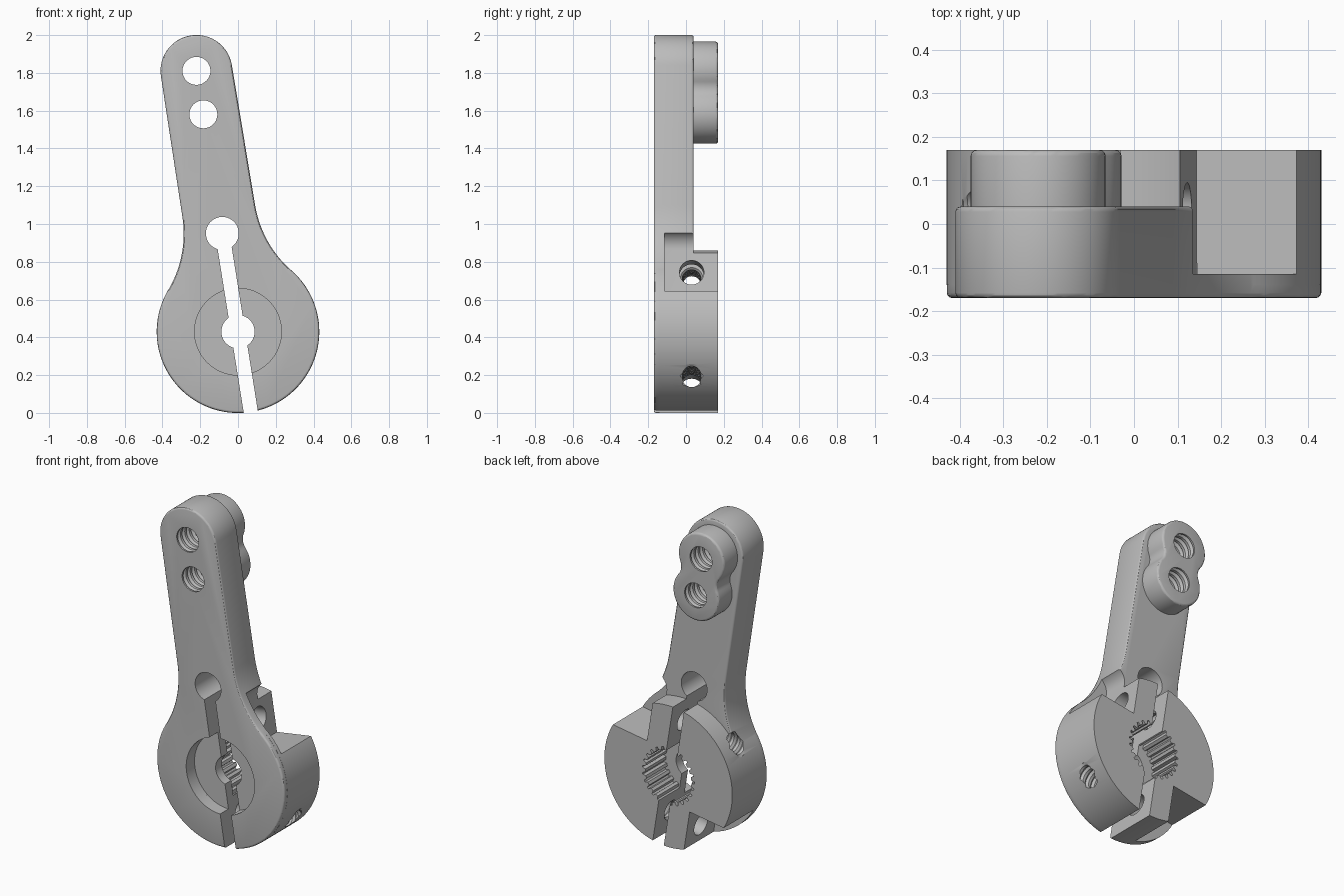
import bpy, bmesh
from math import sin, cos, pi, radians, atan2, sqrt
from mathutils import Matrix, Vector

old = bpy.data.objects.get("Cube")
if old:
    bpy.data.objects.remove(old, do_unlink=True)

# Single metal colour
metal = bpy.data.materials.new("grey_metal")
metal.use_nodes = True
GREY = (0.5, 0.5, 0.5, 1)
metal.diffuse_color = GREY
metal.node_tree.nodes["Principled BSDF"].inputs["Base Color"].default_value = GREY

# Depths along y, and the main sizes, with the hub axis as origin
FRONT, PLATE_BACK, BACK = -0.17, 0.04, 0.17
HUB_R, ARM_W, TIP_R = 0.43, 0.195, 0.19
TIP_V, LOWER_V, SCREW_V, SCREW_Y = 1.398, 1.165, 0.29, 0.03


def arc(cx, cz, r, a0, a1, n):
    return [(cx + r * cos(a0 + (a1 - a0) * i / n), cz + r * sin(a0 + (a1 - a0) * i / n))
            for i in range(n + 1)]


def mirrored(half):
    """Close a right-hand outline, listed bottom to top, with its mirror image."""
    inner = [p for p in half if p[0] > 1e-5]
    ends = [p for p in (half[0], half[-1]) if p[0] <= 1e-5]
    left = [(-x, z) for x, z in reversed(inner)]
    return ends[:1] + inner + ends[1:] + left


def make_object(name, bm):
    bmesh.ops.remove_doubles(bm, verts=bm.verts, dist=1e-5)
    bmesh.ops.recalc_face_normals(bm, faces=bm.faces)
    mesh = bpy.data.meshes.new(name)
    bm.to_mesh(mesh)
    bm.free()
    mesh.materials.append(metal)
    obj = bpy.data.objects.new(name, mesh)
    bpy.context.collection.objects.link(obj)
    return obj


def extrude(name, outline, y0, y1, bevel=0.0, both=True):
    bm = bmesh.new()
    rings = [[bm.verts.new((x, y, z)) for x, z in outline] for y in (y0, y1)]
    caps = [bm.faces.new(r) for r in rings]
    n = len(outline)
    for i in range(n):
        j = (i + 1) % n
        bm.faces.new((rings[0][i], rings[0][j], rings[1][j], rings[1][i]))
    bmesh.ops.recalc_face_normals(bm, faces=bm.faces)
    if bevel:
        rim = [e for f in (caps if both else caps[1:]) for e in f.edges]
        bmesh.ops.bevel(bm, geom=rim, offset=bevel, segments=3, profile=0.5, affect='EDGES')
    return make_object(name, bm)


def lathe(name, profile, matrix, seg=40):
    """Spin (radius, depth) pairs about y, then place the solid."""
    bm = bmesh.new()
    rings = [[bm.verts.new((r * cos(2 * pi * i / seg), t, r * sin(2 * pi * i / seg)))
              for i in range(seg)] for r, t in profile]
    for a, b in zip(rings, rings[1:]):
        for i in range(seg):
            j = (i + 1) % seg
            bm.faces.new((a[i], a[j], b[j], b[i]))
    bm.faces.new(rings[0])
    bm.faces.new(rings[-1])
    bm.transform(matrix)
    return make_object(name, bm)


def thread(r, deep, t0, t1, pitch):
    pts, t = [(r, t0)], t0
    while t + pitch < t1:
        pts += [(r, t + pitch * 0.2), (r + deep, t + pitch * 0.5), (r, t + pitch * 0.8)]
        t += pitch
    return pts + [(r, t1)]


def combine(target, tool, operation):
    mod = target.modifiers.new("cut", 'BOOLEAN')
    mod.operation, mod.object, mod.solver = operation, tool, 'EXACT'
    bpy.context.view_layer.update()
    graph = bpy.context.evaluated_depsgraph_get()
    mesh = bpy.data.meshes.new_from_object(target.evaluated_get(graph))
    target.modifiers.remove(mod)
    target.data = mesh
    bpy.data.objects.remove(tool, do_unlink=True)


def cut(tool):
    combine(body, tool, 'DIFFERENCE')


def at(x, y, z, spin=0.0):
    return Matrix.Translation((x, y, z)) @ Matrix.Rotation(spin, 4, 'Z')


# Flat arm: round hub, concave shoulders, tapered bar and round tip
FILLET = 0.586
cx = ARM_W + FILLET
cz = sqrt((HUB_R + FILLET) ** 2 - cx ** 2)
touch = atan2(cz, cx)
half = arc(0, 0, HUB_R, -pi / 2, touch, 48)
half += arc(cx, cz, FILLET, pi + touch, pi, 20)[1:]
half += arc(0, TIP_V, TIP_R, 0, pi / 2, 20)
body = extrude("clamp_arm", mirrored(half), FRONT, PLATE_BACK, 0.012)

# Thick clamp hub on the back
hub = extrude("hub", arc(0, 0, HUB_R + 0.0005, 0, 2 * pi, 128)[:-1], FRONT + 0.03, BACK)
combine(body, hub, 'UNION')

# Figure-eight boss behind the two tip holes
BOSS_R, NECK = 0.155, 0.08
mid, gap = (TIP_V + LOWER_V) / 2, (TIP_V - LOWER_V) / 2
nx = sqrt((BOSS_R + NECK) ** 2 - gap ** 2)
lean = atan2(gap, nx)
half = arc(0, LOWER_V, BOSS_R, -pi / 2, lean, 24)
half += arc(nx, mid, NECK, pi + lean, pi - lean, 10)[1:-1]
half += arc(0, TIP_V, BOSS_R, -lean, pi / 2, 24)
boss = extrude("boss", mirrored(half), 0, BACK, 0.014, both=False)
combine(body, boss, 'UNION')

# Screw-head pockets on opposite sides of the hub
WALL, FLOOR, TOP, ROUND = 0.17, 0.154, 0.505, 0.09
pocket = [(WALL, FLOOR), (0.6, FLOOR), (0.6, TOP)]
pocket += arc(WALL + ROUND, TOP - ROUND, ROUND, pi / 2, pi, 12)
for side in (1, -1):
    cut(extrude("pocket", [(side * x, side * z) for x, z in pocket], -0.115, 0.3))

# Front recess, screw hole and toothed bore
cut(lathe("recess", [(0.23, -0.3), (0.23, -0.09)], Matrix(), 72))
cut(lathe("screw_hole", [(0.088, -0.3), (0.088, 0.3)], Matrix(), 48))
TEETH = 25
spline = []
for i in range(TEETH):
    for step, r in ((0.0, 0.155), (0.45, 0.155), (0.6, 0.175), (0.85, 0.175)):
        a = 2 * pi * (i + step) / TEETH
        spline.append((r * cos(a), r * sin(a)))
cut(extrude("spline", spline, -0.03, 0.3))

# Clamp slot with its relief hole
SLOT = 0.0375
cut(extrude("slot", [(-SLOT, -0.6), (SLOT, -0.6), (SLOT, 0.52), (-SLOT, 0.52)], -0.3, 0.3))
cut(lathe("relief_hole", [(0.087, -0.3), (0.087, 0.3)], at(0, 0, 0.527), 48))

# Cross screws: clear hole through each tab, threaded hole opposite
for side in (1, -1):
    place = at(0, SCREW_Y, side * SCREW_V, -side * pi / 2)
    cut(lathe("clear_hole", [(0.065, 0), (0.065, 0.35)], place))
    cut(lathe("threaded_hole", thread(0.05, 0.012, -0.5, 0.01, 0.04), place, 32))

# Threaded tip holes
for v in (TIP_V, LOWER_V):
    cut(lathe("tip_hole", thread(0.074, 0.014, -0.21, 0.21, 0.042), at(0, 0, v)))

# Lean the arm, stand it on the ground and shade it
body.data.transform(Matrix.Translation((0, 0, HUB_R)) @ Matrix.Rotation(radians(-9.06), 4, 'Y'))
for o in bpy.context.selected_objects:
    o.select_set(False)
body.select_set(True)
bpy.context.view_layer.objects.active = body
bpy.ops.object.shade_smooth_by_angle(angle=radians(30))
